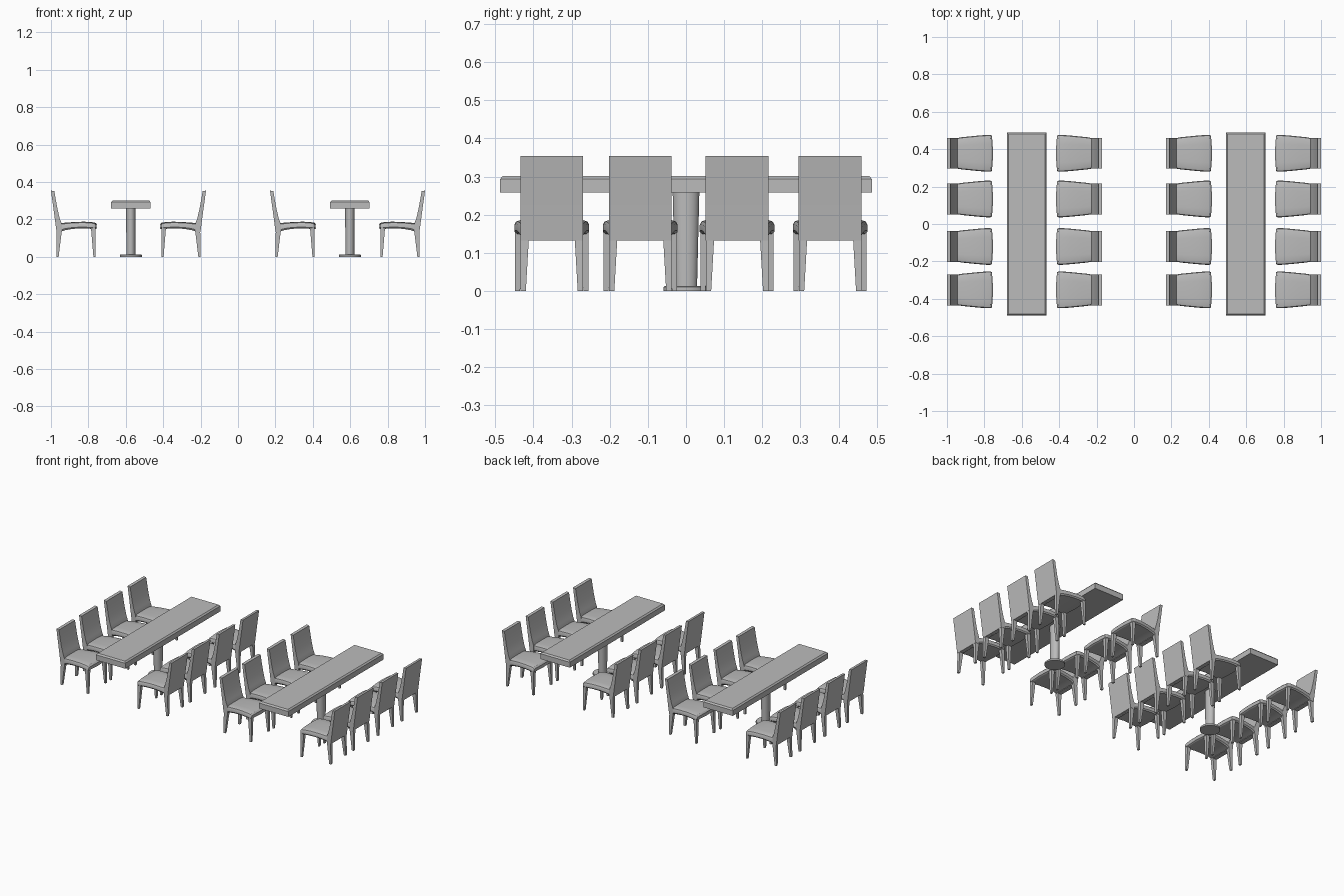
import bpy, bmesh
from math import cos, sin, pi, radians
from mathutils import Matrix

cube = bpy.data.objects.get("Cube")
if cube:
    bpy.data.objects.remove(cube, do_unlink=True)

grey = bpy.data.materials.new("plain grey")
grey.use_nodes = True
grey.diffuse_color = (0.5, 0.5, 0.5, 1)
grey.node_tree.nodes["Principled BSDF"].inputs["Base Color"].default_value = (0.5, 0.5, 0.5, 1)


def loft(bm, rings):
    """Skin a list of equal-length point rings and cap both ends."""
    loops = [[bm.verts.new(p) for p in ring] for ring in rings]
    n = len(loops[0])
    for a, b in zip(loops, loops[1:]):
        for i in range(n):
            j = (i + 1) % n
            bm.faces.new((a[i], a[j], b[j], b[i]))
    bm.faces.new(loops[0][::-1])
    bm.faces.new(loops[-1])


def make_mesh(name, *lofts):
    bm = bmesh.new()
    for rings in lofts:
        loft(bm, rings)
    bmesh.ops.recalc_face_normals(bm, faces=bm.faces)
    mesh = bpy.data.meshes.new(name)
    bm.to_mesh(mesh)
    bm.free()
    mesh.materials.append(grey)
    return mesh


def place(name, mesh, x, y, turn=0):
    ob = bpy.data.objects.new(name, mesh)
    ob.matrix_world = Matrix.Translation((x, y, 0)) @ Matrix.Rotation(turn, 4, 'Z')
    bpy.context.collection.objects.link(ob)
    return ob


def rect(x0, x1, y0, y1, z):
    return [(x0, y0, z), (x1, y0, z), (x1, y1, z), (x0, y1, z)]


def ellipse(rx, ry, z, n=32):
    return [(rx * cos(2 * pi * i / n), ry * sin(2 * pi * i / n), z) for i in range(n)]


# Table: chamfered top, oval tapering column, round foot
def top_ring(inset, z):
    w, l = 0.105 - inset, 0.488 - inset
    return rect(-w, w, -l, l, z)


table_top = make_mesh("table_top", [top_ring(0, 0.258), top_ring(0, 0.293), top_ring(0.008, 0.302)])
column = make_mesh("table_column", [ellipse(0.024, 0.029, 0.012), ellipse(0.025, 0.035, 0.26)])
foot = make_mesh("table_foot", [ellipse(0.059, 0.059, 0), ellipse(0.059, 0.059, 0.010),
                                ellipse(0.056, 0.056, 0.013)])

# Chair, facing +x with the rear of its backrest at x = 0
# Seat cushion: stations of (depth, half width, underside, top)
stations = [(0.045, 0.080, 0.133, 0.180), (0.08, 0.086, 0.144, 0.183),
            (0.12, 0.090, 0.150, 0.186), (0.17, 0.095, 0.152, 0.188),
            (0.21, 0.098, 0.150, 0.186), (0.232, 0.098, 0.148, 0.182),
            (0.240, 0.094, 0.152, 0.174)]
# Right half of the cushion section: (share of width, share of height)
half = [(0, 0), (0.93, 0), (1, 0.2), (1, 0.65), (0.96, 0.86), (0.85, 0.95), (0.5, 0.99), (0, 1)]
section = half + [(-u, v) for u, v in half[-2:0:-1]]
seat_rings = [[(d + 0.006 * (d / 0.24) * (1 - u * u), u * w, lo + v * (hi - lo))
               for u, v in section] for d, w, lo, hi in stations]
seat = make_mesh("chair_seat", seat_rings)

# Backrest: curved side profile of constant width
profile = [(0, 0.354), (0.006, 0.31), (0.013, 0.26), (0.021, 0.20), (0.030, 0.132),
           (0.058, 0.134), (0.058, 0.175), (0.047, 0.205), (0.035, 0.255),
           (0.025, 0.31), (0.018, 0.352)]
back = make_mesh("chair_back", [[(x, y, z) for x, z in profile] for y in (-0.0825, 0.0825)])

# Legs: tapered posts, mirrored across the chair
legs = []
for s in (-1, 1):
    legs.append([rect(0.029, 0.041, s * 0.068, s * 0.082, 0),
                 rect(0.031, 0.058, s * 0.060, s * 0.082, 0.14)])
    legs.append([rect(0.227, 0.238, s * 0.083, s * 0.096, 0),
                 rect(0.214, 0.238, s * 0.074, s * 0.096, 0.155)])
leg_set = make_mesh("chair_legs", *legs)

# Two tables, each with four chairs on either side
objects = []
for side, cx in (("right", -0.5855), ("left", 0.5855)):
    tx = cx + 0.0125
    for mesh in (table_top, column, foot):
        objects.append(place(f"{side}_{mesh.name}", mesh, tx, 0))
    for row, (off, turn) in enumerate(((-0.4145, 0), (0.4145, pi))):
        for i, y in enumerate((-0.352, -0.12, 0.134, 0.378)):
            for mesh in (seat, back, leg_set):
                objects.append(place(f"{side}_{mesh.name}_{row + 1}_{i + 1}", mesh, cx + off, y, turn))

# Smooth the curved parts, keeping hard edges sharp
bpy.ops.object.select_all(action='DESELECT')
for ob in objects:
    ob.select_set(True)
bpy.context.view_layer.objects.active = objects[0]
bpy.ops.object.shade_smooth_by_angle(angle=radians(30))
